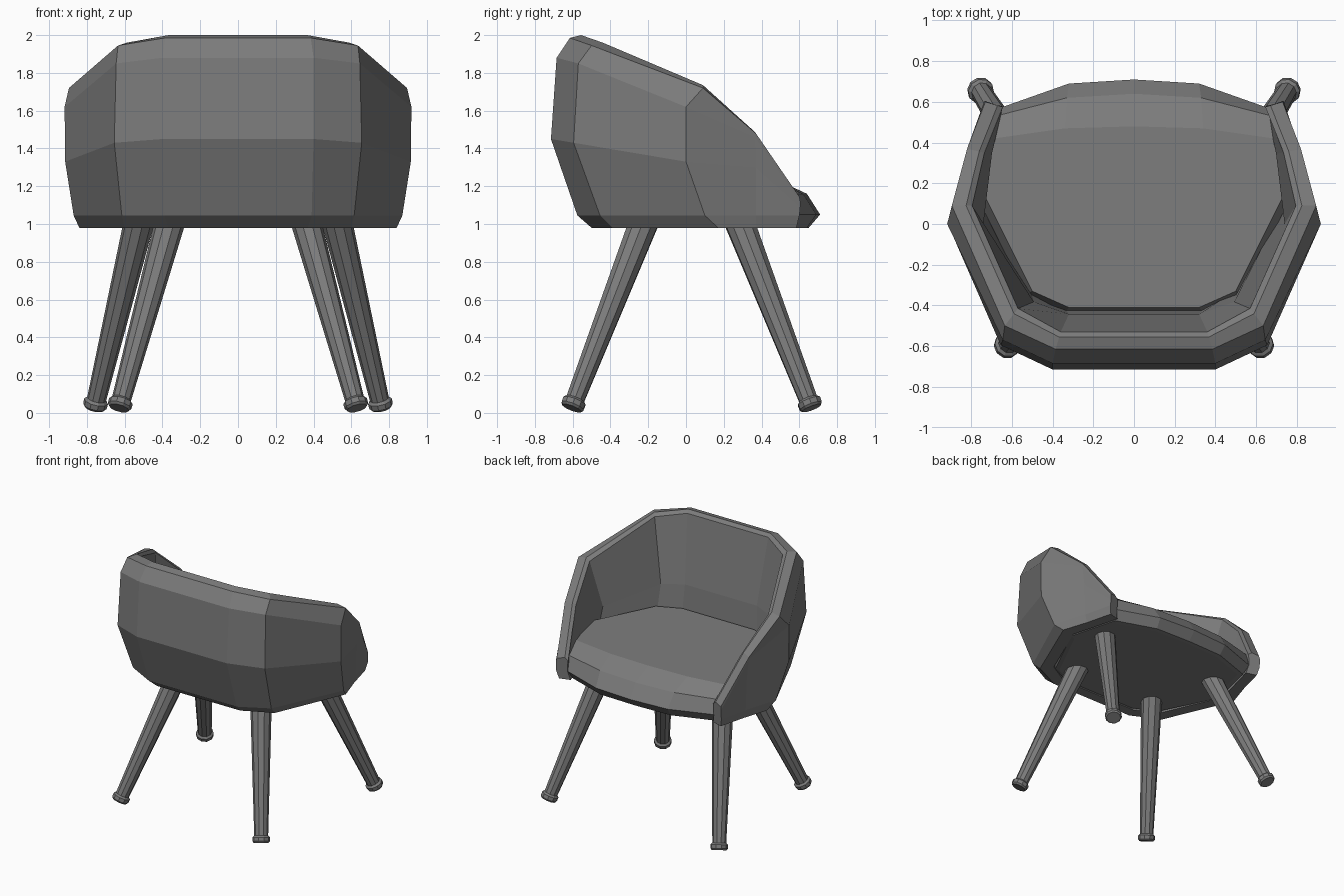
import bpy
import bmesh
import math
from mathutils import Vector

cube = bpy.data.objects.get("Cube")
if cube:
    bpy.data.objects.remove(cube, do_unlink=True)

GREY = (0.2, 0.2, 0.2, 1)
grey = bpy.data.materials.new("grey fabric")
grey.use_nodes = True
grey.diffuse_color = GREY
grey.node_tree.nodes["Principled BSDF"].inputs["Base Color"].default_value = GREY


def loft(name, rings):
    """Skin matching closed rings and cap both ends."""
    bm = bmesh.new()
    loops = [[bm.verts.new(p) for p in ring] for ring in rings]
    n = len(loops[0])
    for a, b in zip(loops, loops[1:]):
        for i in range(n):
            j = (i + 1) % n
            bm.faces.new((a[i], a[j], b[j], b[i]))
    bm.faces.new(loops[0])
    bm.faces.new(loops[-1])
    bmesh.ops.recalc_face_normals(bm, faces=bm.faces)
    mesh = bpy.data.meshes.new(name)
    bm.to_mesh(mesh)
    bm.free()
    mesh.materials.append(grey)
    obj = bpy.data.objects.new(name, mesh)
    bpy.context.collection.objects.link(obj)


def flip(p):
    return Vector((-p[0], p[1], p[2]))


# Wraparound shell: outer points from the bottom up, the inward rim
# thickness, and how many times thicker the padding is at mid and low height
STATIONS = [
    ([(.37, -.5, .98), (.39, -.575, 1.045), (.4, -.715, 1.45),
      (.4, -.685, 1.88), (.385, -.615, 1.985)], (-.025, .085), 3.2, 1.9),
    ([(.6, -.39, .98), (.615, -.455, 1.045), (.655, -.595, 1.43),
      (.645, -.57, 1.85), (.635, -.5, 1.945)], (-.065, .085), 2.5, 1.6),
    ([(.84, .17, .98), (.87, .1, 1.045), (.915, 0, 1.33),
      (.918, 0, 1.62), (.895, .09, 1.72)], (-.1, 0), 1.75, 1.3),
    ([(.775, .37, .98), (.79, .37, 1.045), (.8, .37, 1.3),
      (.815, .365, 1.46), (.82, .37, 1.48)], (-.085, -.02), 1.2, 1),
    ([(.72, .585, .98), (.735, .6, 1.045), (.735, .605, 1.09),
      (.735, .605, 1.12), (.73, .6, 1.145)], (-.085, -.025), 1, 1),
]


def section(outer, inward, mid_scale, low_scale):
    bottom, low, mid, upper, rim = [Vector(p) for p in outer]
    w = Vector((*inward, 0))
    lift = Vector((0, 0, .015))
    return [bottom, low, mid, upper, rim, rim + w * .7 + lift,
            rim + w - lift * .5, mid + w * mid_scale, low + w * low_scale,
            bottom + w]


half = [section(*s) for s in STATIONS]
other = [[flip(p) for p in ring] for ring in reversed(half)]
loft("wraparound_shell", other + half)

# Seat cushion: rings from the crown down to the flat underside, each with
# back height, front height, back spread and front points
BACK = [(.32, -.41), (.5, -.33), (.73, .13)]
FRONTS = [
    (1.27, 1.235, 1, [(.69, .42), (.34, .47), (0, .48)]),
    (1.18, 1.16, 1.06, [(.68, .53), (.33, .62), (0, .64)]),
    (1.05, 1.05, 1.06, [(.66, .57), (.32, .69), (0, .71)]),
    (.985, .98, 1, [(.63, .53), (.31, .64), (0, .65)]),
]


def seat_ring(back_z, front_z, spread, front):
    right = [Vector((x * spread, y * spread, back_z)) for x, y in BACK]
    right += [Vector((*p, front_z)) for p in front]
    return right + [flip(p) for p in reversed(right[:-1])]


rings = [seat_ring(*f) for f in FRONTS]
rings.append([Vector((p.x * .95, p.y * .95, .978)) for p in rings[-1]])
loft("seat_cushion", rings)

# Tapered splayed legs with small foot caps: distance along the leg, radius
SIDES = 10


def leg(name, foot, top):
    foot, top = Vector(foot), Vector(top)
    axis = top - foot
    turn = axis.to_track_quat('Z', 'Y')
    profile = [(0, .054), (.012, .064), (.04, .065), (.053, .051),
               (axis.length, .081)]
    rings = []
    for d, r in profile:
        ring = []
        for i in range(SIDES):
            a = math.tau * i / SIDES
            ring.append(foot + turn @ Vector((r * math.cos(a), r * math.sin(a), d)))
        rings.append(ring)
    loft(name, rings)


LEGS = {"back": ((.63, -.605, .025), (.355, -.215, 1.03)),
        "front": ((.76, .665, .025), (.52, .275, 1.03))}
for end, (foot, top) in LEGS.items():
    leg(end + "_leg_left", foot, top)
    leg(end + "_leg_right", flip(foot), flip(top))
